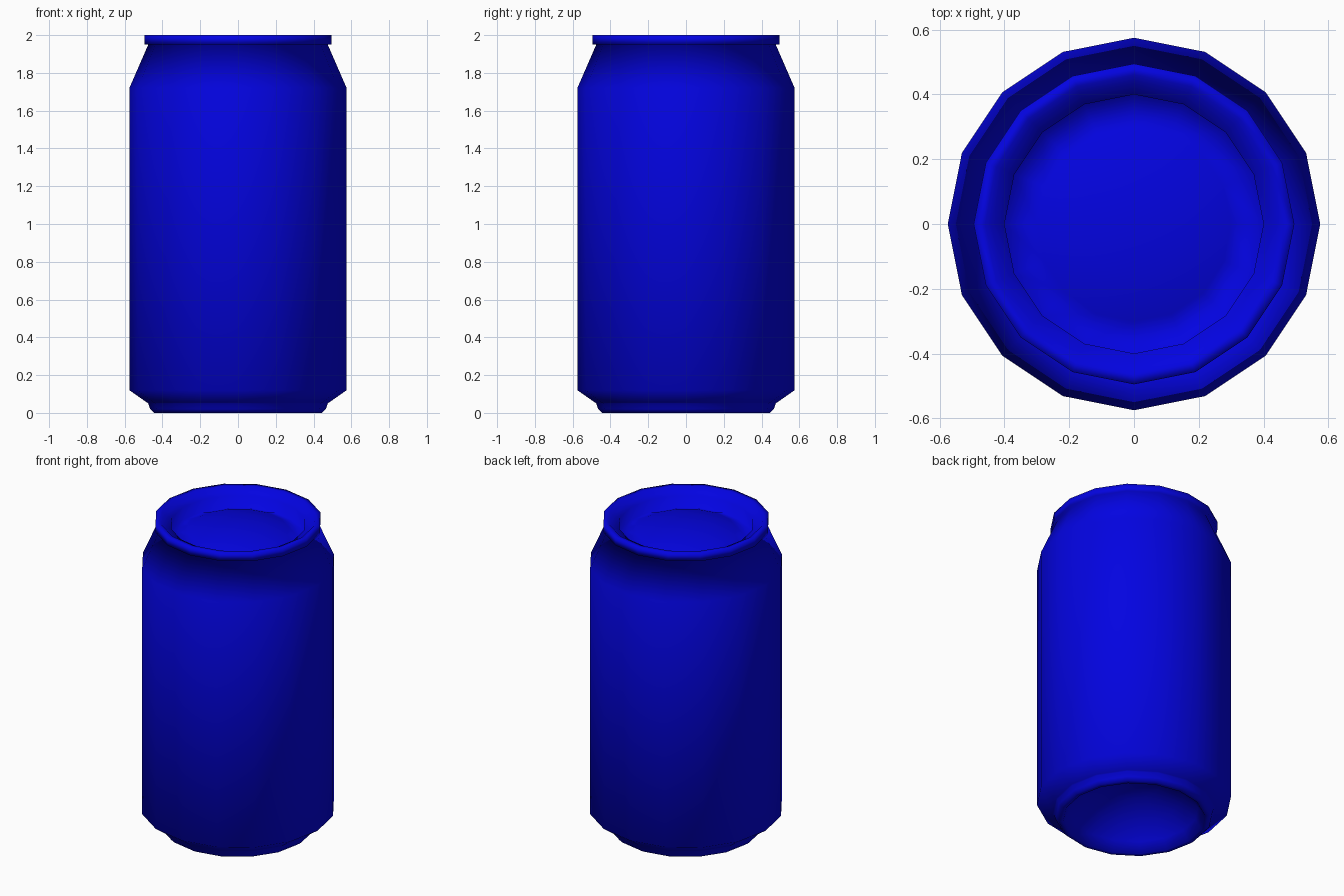
import bpy, bmesh, math

if "Cube" in bpy.data.objects:
    bpy.data.objects.remove(bpy.data.objects["Cube"])

SIDES = 16

mat = bpy.data.materials.new("blue_paint")
mat.diffuse_color = (0.001, 0.001, 0.75, 1)
mat.use_nodes = True
mat.node_tree.nodes["Principled BSDF"].inputs["Base Color"].default_value = mat.diffuse_color


def lathe(name, profile):
    """Spin an (radius, z) profile round the z axis; radius 0 makes a pole."""
    bm = bmesh.new()
    rings = []
    for r, z in profile:
        if r == 0:
            rings.append([bm.verts.new((0, 0, z))] * SIDES)
        else:
            rings.append([bm.verts.new((r * math.cos(2 * math.pi * i / SIDES),
                                        r * math.sin(2 * math.pi * i / SIDES), z))
                          for i in range(SIDES)])
    for a, b in zip(rings, rings[1:]):
        for i in range(SIDES):
            j = (i + 1) % SIDES
            corners = list(dict.fromkeys([a[i], a[j], b[j], b[i]]))
            bm.faces.new(corners)
    mesh = bpy.data.meshes.new(name)
    bm.to_mesh(mesh)
    bm.free()
    obj = bpy.data.objects.new(name, mesh)
    bpy.context.collection.objects.link(obj)
    mesh.materials.append(mat)
    bpy.ops.object.select_all(action='DESELECT')
    obj.select_set(True)
    bpy.context.view_layer.objects.active = obj
    bpy.ops.object.shade_smooth_by_angle(angle=math.radians(130))
    return obj


# Can: hollow domed base, foot, straight wall, tapered shoulder, rim,
# then a recessed lid panel bulging up inside the rim
lathe("can", [(0, 0.25), (0.15, 0.225), (0.29, 0.15), (0.38, 0.06),
              (0.42, 0.0), (0.445, 0.0), (0.465, 0.02), (0.475, 0.05),
              (0.482, 0.055), (0.575, 0.12), (0.575, 1.72), (0.475, 1.95),
              (0.495, 1.95), (0.495, 2.0), (0.46, 2.0),
              (0.44, 1.975), (0.40, 1.965), (0.40, 1.885),
              (0.30, 1.925), (0.16, 1.955), (0, 1.965)])
